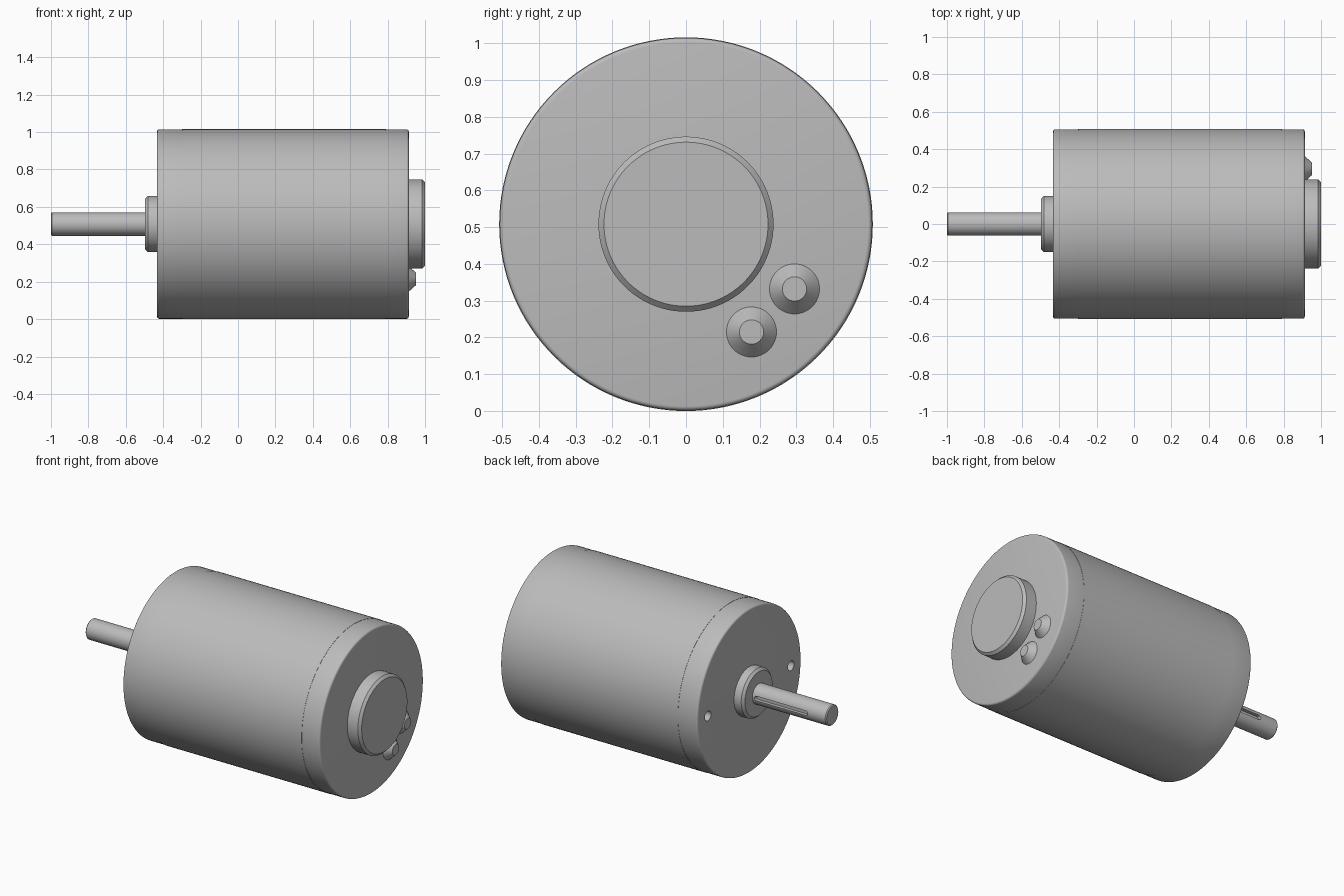
import bpy, bmesh, math
from mathutils import Matrix

cube = bpy.data.objects.get("Cube")
if cube:
    bpy.data.objects.remove(cube, do_unlink=True)

AXIS_Z = 0.508
CASE_R = 0.508

metal = bpy.data.materials.new("grey_metal")
metal.use_nodes = True
metal.diffuse_color = (0.5, 0.5, 0.5, 1)
metal.node_tree.nodes["Principled BSDF"].inputs["Base Color"].default_value = (0.5, 0.5, 0.5, 1)


def finish(name, bm):
    """Turn a bmesh into a named object."""
    bmesh.ops.recalc_face_normals(bm, faces=bm.faces)
    mesh = bpy.data.meshes.new(name)
    bm.to_mesh(mesh)
    bm.free()
    mesh.materials.append(metal)
    obj = bpy.data.objects.new(name, mesh)
    bpy.context.collection.objects.link(obj)
    return obj


def turned(name, profile, y=0, z=AXIS_Z, segments=64):
    """Lathe an (x, radius) profile about a line along x, with flat end faces."""
    bm = bmesh.new()
    rings = []
    for x, r in profile:
        angles = [2 * math.pi * i / segments for i in range(segments)]
        rings.append([bm.verts.new((x, y + r * math.cos(a), z + r * math.sin(a))) for a in angles])
    for a, b in zip(rings, rings[1:]):
        for i in range(segments):
            j = (i + 1) % segments
            bm.faces.new((a[i], a[j], b[j], b[i]))
    bm.faces.new(rings[0])
    bm.faces.new(rings[-1])
    return finish(name, bm)


def activate(obj):
    bpy.ops.object.select_all(action='DESELECT')
    obj.select_set(True)
    bpy.context.view_layer.objects.active = obj


def cut(obj, cutter):
    """Subtract the cutter and remove it."""
    mod = obj.modifiers.new("cut", 'BOOLEAN')
    mod.operation = 'DIFFERENCE'
    mod.solver = 'EXACT'
    mod.object = cutter
    activate(obj)
    bpy.ops.object.modifier_apply(modifier=mod.name)
    bpy.data.objects.remove(cutter, do_unlink=True)


def end_cap(name, seam, face):
    """End cap with a rounded outer rim."""
    fillet, radius = 0.012, CASE_R - 0.0015
    side = 1 if face > seam else -1
    profile = [(seam, radius)]
    for i in range(5):
        a = math.pi / 2 * i / 4
        profile.append((face - side * fillet * (1 - math.sin(a)),
                        radius - fillet * (1 - math.cos(a))))
    return turned(name, profile, segments=128)


# Casing and end caps
casing = turned("casing", [(-0.30, CASE_R), (0.79, CASE_R)], segments=128)
shaft_cap = end_cap("shaft_end_cap", -0.30, -0.433)
rear_cap = end_cap("rear_end_cap", 0.79, 0.913)

# Mounting holes beside the shaft
for side in (-1, 1):
    cut(shaft_cap, turned("hole_cutter", [(-0.5, 0.03), (-0.34, 0.03)], y=side * 0.405, segments=32))

# Bearing collar and rear boss
collar = turned("bearing_collar", [(-0.433, 0.15), (-0.482, 0.15), (-0.497, 0.135)])
boss = turned("rear_boss", [(0.913, 0.238), (0.985, 0.238), (1.0, 0.223)], segments=96)

# Shaft with a round-ended keyway
shaft = turned("shaft", [(-0.49, 0.0625), (-0.994, 0.0625), (-1.0, 0.0565)])
bm = bmesh.new()
outline = []
for end, start in ((-0.525, -90), (-0.86, 90)):
    for i in range(9):
        a = math.radians(start + 180 * i / 8)
        outline.append(bm.verts.new((end + 0.014 * math.cos(a), 0.04, AXIS_Z + 0.014 * math.sin(a))))
slot = bm.faces.new(outline)
grown = bmesh.ops.extrude_face_region(bm, geom=[slot])
top = [v for v in grown["geom"] if isinstance(v, bmesh.types.BMVert)]
bmesh.ops.transform(bm, matrix=Matrix.Translation((0, 0.06, 0)), verts=top)
if not slot.is_valid or len(slot.link_faces if hasattr(slot, "link_faces") else []) == 0:
    bmesh.ops.holes_fill(bm, edges=bm.edges)
cut(shaft, finish("keyway_cutter", bm))

# Terminals on the rear face
parts = [casing, shaft_cap, rear_cap, collar, boss, shaft]
for name, y, z in (("lower_terminal", 0.178, 0.215), ("upper_terminal", 0.295, 0.332)):
    parts.append(turned(name, [(0.913, 0.068), (0.952, 0.033)], y=y, z=z, segments=48))

# Smooth round surfaces, crisp edges
for part in parts:
    activate(part)
    bpy.ops.object.shade_smooth_by_angle(angle=math.radians(30))
